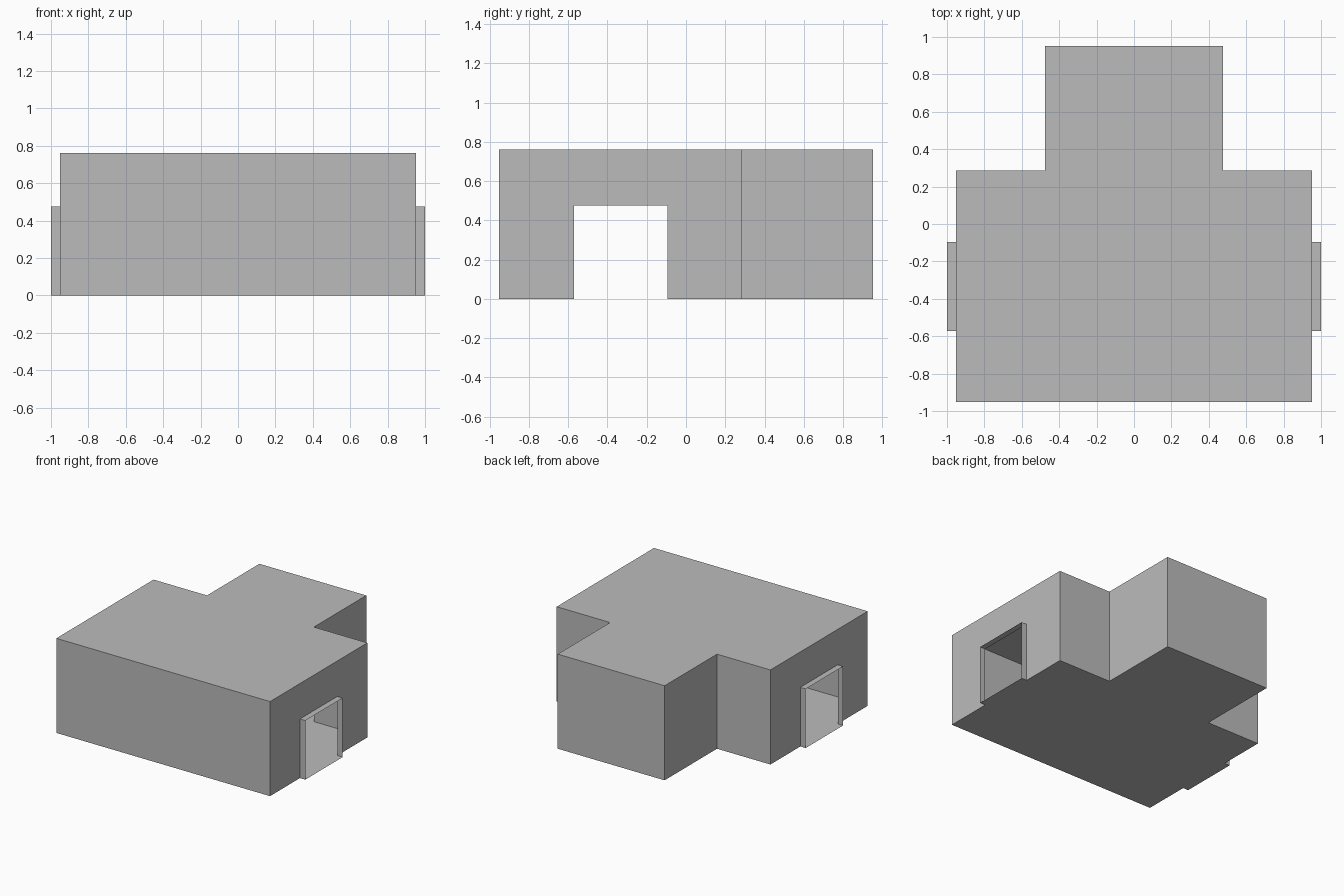
import bpy
import bmesh

default_cube = bpy.data.objects.get("Cube")
if default_cube:
    bpy.data.objects.remove(default_cube, do_unlink=True)

U = 1 / 21                      # building module
HEIGHT = 16 * U
DOOR_TOP = 10 * U
DOOR_FRONT, DOOR_BACK = -12 * U, -2 * U
SIDE, PORCH = 20 * U, 21 * U    # side wall and door frame planes
WING_BACK, STEM = 6 * U, 10 * U
END = 20 * U

grey = bpy.data.materials.new("plain grey")
grey.use_nodes = True
grey.diffuse_color = (0.5, 0.5, 0.5, 1)
grey.node_tree.nodes["Principled BSDF"].inputs["Base Color"].default_value = (0.5, 0.5, 0.5, 1)


def sheet(name, polygons):
    """Build one object from flat polygons."""
    bm = bmesh.new()
    for points in polygons:
        bm.faces.new([bm.verts.new(p) for p in points])
    bmesh.ops.remove_doubles(bm, verts=bm.verts[:], dist=0.0001)
    mesh = bpy.data.meshes.new(name)
    bm.to_mesh(mesh)
    bm.free()
    mesh.materials.append(grey)
    obj = bpy.data.objects.new(name, mesh)
    bpy.context.collection.objects.link(obj)
    return obj


def mirrored(half):
    """Complete a half outline (running front to back on +x)."""
    return half + [(-x, y) for x, y in reversed(half)]


def upright(path, z0, z1):
    """Vertical quads along a plan path, facing right of its direction."""
    return [[(*a, z0), (*b, z0), (*b, z1), (*a, z1)] for a, b in zip(path, path[1:])]


# T-shaped roof
corners = [(SIDE, -END), (SIDE, WING_BACK), (STEM, WING_BACK), (STEM, END)]
plan = mirrored(corners)
sheet("roof", [[(x, y, HEIGHT) for x, y in plan]])

# Floor with a threshold in each doorway
threshold = [(SIDE, DOOR_FRONT), (PORCH, DOOR_FRONT), (PORCH, DOOR_BACK), (SIDE, DOOR_BACK)]
floor_plan = mirrored(corners[:1] + threshold + corners[1:])
sheet("floor", [[(x, y, 0) for x, y in reversed(floor_plan)]])

# Front wall, stem walls and wing back walls
sheet("front_wall", upright([plan[-1], plan[0]], 0, HEIGHT))
sheet("back_walls", upright(plan[1:-1], 0, HEIGHT))

# Side walls with door openings, and thin projecting door frames
wall_outline = [(-END, 0), (DOOR_FRONT, 0), (DOOR_FRONT, DOOR_TOP), (DOOR_BACK, DOOR_TOP),
                (DOOR_BACK, 0), (WING_BACK, 0), (WING_BACK, HEIGHT), (-END, HEIGHT)]
frame = [(DOOR_FRONT, 0), (DOOR_FRONT, DOOR_TOP), (DOOR_BACK, DOOR_TOP), (DOOR_BACK, 0)]
for label, s in (("left", 1), ("right", -1)):
    wall = [(s * SIDE, y, z) for y, z in wall_outline]
    panels = [[(s * SIDE, *a), (s * PORCH, *a), (s * PORCH, *b), (s * SIDE, *b)]
              for a, b in zip(frame, frame[1:])]
    if s < 0:
        wall.reverse()
        for panel in panels:
            panel.reverse()
    sheet(label + "_side_wall", [wall])
    sheet(label + "_door_frame", panels)
